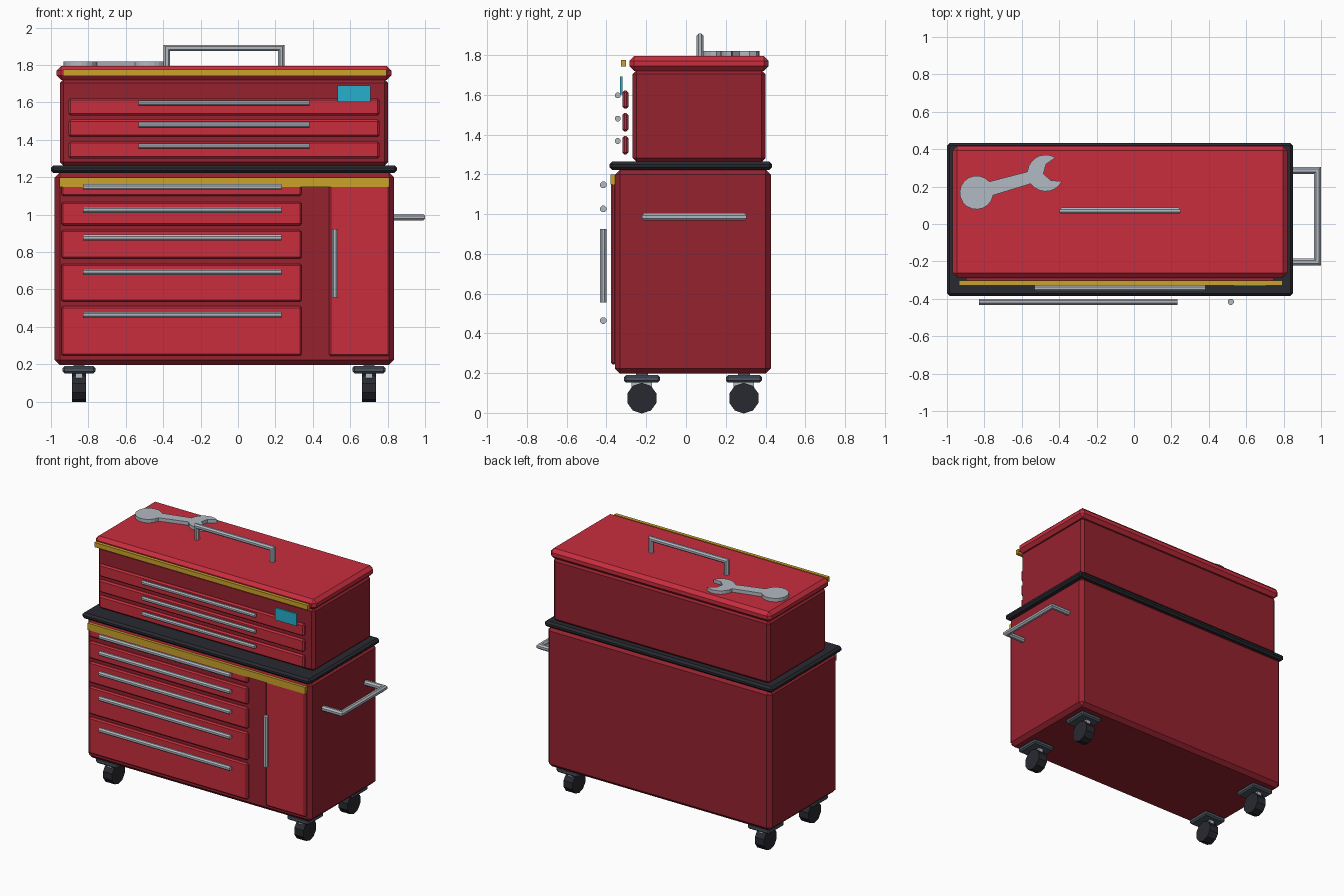
import bpy, bmesh, math
from mathutils import Vector

if "Cube" in bpy.data.objects:
    bpy.data.objects.remove(bpy.data.objects["Cube"])


def material(name, rgb):
    m = bpy.data.materials.new(name)
    m.diffuse_color = (*rgb, 1)
    m.use_nodes = True
    m.node_tree.nodes["Principled BSDF"].inputs["Base Color"].default_value = m.diffuse_color
    return m


RED = material("bright red", (0.58, 0.027, 0.048))
DARK_RED = material("dark red", (0.30, 0.016, 0.028))
BLACK = material("black rubber", (0.022, 0.023, 0.03))
SILVER = material("silver", (0.45, 0.49, 0.54))
SLATE = material("slate", (0.07, 0.09, 0.115))
YELLOW = material("yellow", (0.60, 0.36, 0.025))
TEAL = material("teal", (0.02, 0.43, 0.61))


def finish(name, bm, mat):
    bmesh.ops.recalc_face_normals(bm, faces=bm.faces)
    me = bpy.data.meshes.new(name)
    bm.to_mesh(me)
    bm.free()
    me.materials.append(mat)
    ob = bpy.data.objects.new(name, me)
    bpy.context.collection.objects.link(ob)
    return ob


def box(name, x, y, z, mat, bevel=0.0):
    """Box from (min, max) ranges, with chamfered edges."""
    bm = bmesh.new()
    bmesh.ops.create_cube(bm, size=1)
    for v in bm.verts:
        v.co = [r[0] if c < 0 else r[1] for c, r in zip(v.co, (x, y, z))]
    if bevel:
        bmesh.ops.bevel(bm, geom=bm.edges[:], offset=bevel, segments=1,
                        affect='EDGES', profile=0.5)
    return finish(name, bm, mat)


def tube(name, path, normal, radius, mat, sides=8):
    """Mitred tube along a flat path; normal is the plane normal."""
    pts = [Vector(p) for p in path]
    n = Vector(normal)
    bm = bmesh.new()
    rings = []
    for i, p in enumerate(pts):
        a = (p - pts[i - 1]).normalized() if i else (pts[1] - p).normalized()
        b = (pts[i + 1] - p).normalized() if i < len(pts) - 1 else a
        sa, sb = a.cross(n), b.cross(n)
        m = (sa + sb).normalized()
        m = m / m.dot(sa)
        rings.append([])
        for k in range(sides):
            t = 2 * math.pi * (k + 0.5) / sides
            rings[-1].append(bm.verts.new(p + radius * (m * math.cos(t) + n * math.sin(t))))
    for r, s in zip(rings, rings[1:]):
        for k in range(sides):
            j = (k + 1) % sides
            bm.faces.new((r[k], r[j], s[j], s[k]))
    bm.faces.new(rings[0])
    bm.faces.new(rings[-1])
    return finish(name, bm, mat)


# Main bodies
box("lower_cabinet", (-0.98, 0.835), (-0.358, 0.427), (0.197, 1.225), DARK_RED, 0.027)
box("worktop_tray", (-1.0, 0.85), (-0.385, 0.433), (1.222, 1.264), BLACK, 0.014)
box("upper_chest", (-0.953, 0.803), (-0.268, 0.4), (1.262, 1.724), DARK_RED, 0.02)
box("lid", (-0.97, 0.82), (-0.285, 0.416), (1.72, 1.795), RED, 0.024)

# Trim strips and badge
box("lid_trim", (-0.935, 0.795), (-0.328, -0.303), (1.741, 1.775), YELLOW)
box("cabinet_trim", (-0.955, 0.81), (-0.3785, -0.355), (1.148, 1.198), YELLOW)
box("badge", (0.532, 0.709), (-0.333, -0.319), (1.602, 1.691), TEAL)

# Upper drawers with bar handles
for i, (z0, z1, zh) in enumerate([(1.53, 1.622, 1.597), (1.415, 1.508, 1.48), (1.30, 1.392, 1.367)]):
    box(f"upper_drawer_{i+1}", (-0.906, 0.757), (-0.32, -0.29), (z0, z1), RED, 0.01)
    tube(f"upper_drawer_handle_{i+1}", [(-0.532, -0.343, zh), (0.382, -0.343, zh)],
         (0, 0, 1), 0.0155, SILVER)

# Lower drawers with bar handles
for i, (z0, z1, zh) in enumerate([(1.1, 1.175, 1.147), (0.943, 1.068, 1.026), (0.765, 0.918, 0.877),
                                  (0.535, 0.737, 0.694), (0.246, 0.511, 0.464)]):
    box(f"lower_drawer_{i+1}", (-0.944, 0.34), (-0.378, -0.352), (z0, z1), RED, 0.009)
    tube(f"lower_drawer_handle_{i+1}", [(-0.83, -0.416, zh), (0.233, -0.416, zh)],
         (0, 0, 1), 0.0175, SILVER)

# Side door with vertical handle
box("cabinet_door", (0.487, 0.81), (-0.378, -0.352), (0.244, 1.175), RED, 0.009)
tube("cabinet_door_handle", [(0.518, -0.416, 0.556), (0.518, -0.416, 0.924)], (1, 0, 0), 0.0175, SILVER)

# Carry handle and push handle
tube("lid_handle", [(-0.38, 0.07, 1.785), (-0.38, 0.07, 1.891), (0.231, 0.07, 1.891),
                    (0.231, 0.07, 1.785)], (0, 1, 0), 0.0185, SILVER)
tube("push_handle", [(0.825, -0.204, 0.986), (0.981, -0.204, 0.986), (0.981, 0.287, 0.986),
                     (0.825, 0.287, 0.986)], (0, 0, 1), 0.02, SILVER)


# Wrench on the lid: round end, shaft and open jaw
def arc(cx, r, a0, a1, n):
    return [(cx + r * math.cos(math.radians(a0 + (a1 - a0) * i / n)),
             r * math.sin(math.radians(a0 + (a1 - a0) * i / n))) for i in range(n + 1)]


L = 0.384
outline = arc(0, 0.09, 25, 335, 16) + arc(L, 0.098, 200, 318, 7)
outline += [(L + 0.015, -0.045), (L - 0.012, 0), (L + 0.015, 0.045)] + arc(L, 0.098, 42, 160, 7)
bm = bmesh.new()
ca, sa = math.cos(0.275), math.sin(0.275)
face = bm.faces.new([bm.verts.new((-0.842 + x * ca - y * sa, 0.168 + x * sa + y * ca, 1.795))
                     for x, y in outline])
ext = bmesh.ops.extrude_face_region(bm, geom=[face])
bmesh.ops.translate(bm, vec=(0, 0, 0.025), verts=[v for v in ext["geom"] if isinstance(v, bmesh.types.BMVert)])
finish("wrench", bm, SILVER)

# Casters
for sx, x in (("left", -0.85), ("right", 0.70)):
    for sy, y in (("front", -0.222), ("rear", 0.291)):
        box(f"caster_plate_{sy}_{sx}", (x - 0.088, x + 0.088), (y - 0.09, y + 0.09),
            (0.152, 0.19), SLATE, 0.01)
        box(f"caster_fork_{sy}_{sx}", (x - 0.018, x + 0.018), (y - 0.052, y + 0.052),
            (0.122, 0.155), SILVER)
        tube(f"caster_wheel_{sy}_{sx}", [(x - 0.037, y, 0.074), (x + 0.037, y, 0.074)],
             (0, 0, 1), 0.077, BLACK, 10)
        box(f"caster_stem_{sy}_{sx}", (x - 0.03, x + 0.03), (y - 0.03, y + 0.03),
            (0.18, 0.205), SLATE)
